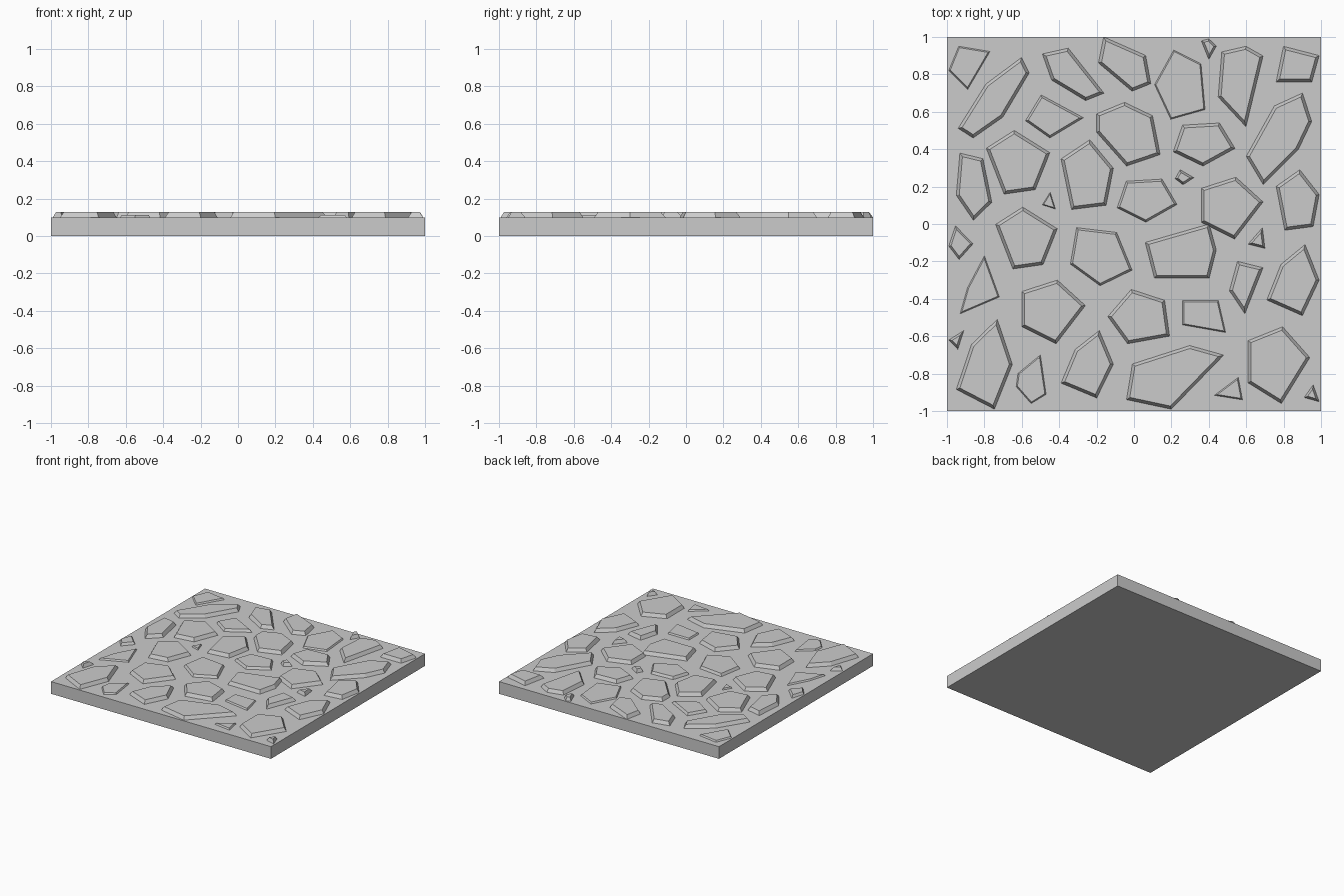
import bpy
import bmesh

cube = bpy.data.objects.get("Cube")
if cube:
    bpy.data.objects.remove(cube, do_unlink=True)

SLAB_TOP = 0.1
HIGH, MIDDLE, LOW = 0.028, 0.02, 0.012

# One plain stone grey for the slab and every paving stone
grey = bpy.data.materials.new("stone_grey")
grey.use_nodes = True
colour = (0.6, 0.6, 0.6, 1)
grey.diffuse_color = colour
grey.node_tree.nodes["Principled BSDF"].inputs["Base Color"].default_value = colour


def add_object(name, bm):
    """Turn a bmesh into a linked, flat shaded grey object."""
    mesh = bpy.data.meshes.new(name)
    bm.to_mesh(mesh)
    bm.free()
    mesh.materials.append(grey)
    obj = bpy.data.objects.new(name, mesh)
    bpy.context.collection.objects.link(obj)
    return obj


def add_stone(name, outline, left, right, front, back, height):
    """Fit a unit outline (clockwise) to a rectangle and raise its inset top."""
    bm = bmesh.new()
    corners = [bm.verts.new((left + u * (right - left),
                             front + v * (back - front), SLAB_TOP))
               for u, v in reversed(outline)]
    top = bm.faces.new(corners)
    bm.normal_update()
    small = min(right - left, back - front) < 0.12
    slope = height * (0.4 if small else 0.55)
    bmesh.ops.inset_region(bm, faces=[top], thickness=slope,
                           use_boundary=True, use_even_offset=True)
    for vert in top.verts:
        vert.co.z += height
    return add_object(name, bm)


def lay_stones(kind, outline, *places):
    """Lay several stones that share an outline: left, right, front, back, height."""
    for number, place in enumerate(places, start=1):
        add_stone(f"{kind}_stone_{number}", outline, *place)


# Base slab
bm = bmesh.new()
bmesh.ops.create_cube(bm, size=1)
bmesh.ops.scale(bm, vec=(2, 2, SLAB_TOP), verts=bm.verts)
bmesh.ops.translate(bm, vec=(0, 0, SLAB_TOP / 2), verts=bm.verts)
add_object("base_slab", bm)

# Five sided stones
lay_stones("shield", [(.15, .95), (.75, 1), (1, .41), (.48, 0), (0, .33)],
           (.21, .54, .31, .54, HIGH),
           (-.09, .23, .01, .24, MIDDLE))
lay_stones("tapered", [(.1, .97), (.75, .89), (1, .26), (.48, 0), (0, .36)],
           (-.95, -.76, .02, .39, HIGH),
           (-.34, -.01, -.33, -.01, MIDDLE))
lay_stones("spade", [(.08, .93), (.62, 1), (1, .88), (.62, 0), (0, .37)],
           (.45, .69, .52, .95, HIGH))
lay_stones("slanted", [(0, .89), (.42, 1), (1, .14), (.7, 0), (.15, .39)],
           (-.49, -.16, .66, .94, HIGH))
lay_stones("leaning", [(.1, 1), (.9, .66), (1, .14), (.64, 0), (0, .52)],
           (-.19, .09, .71, 1, HIGH))
lay_stones("upright", [(.38, 1), (.92, .8), (1, .14), (.32, 0), (0, .5)],
           (.11, .38, .56, .93, LOW),
           (-.14, .19, -.64, -.35, HIGH))
lay_stones("gable", [(.44, 1), (1, .65), (.77, .07), (.28, 0), (0, .72)],
           (-.79, -.45, .16, .5, HIGH),
           (-.74, -.41, -.24, .09, HIGH))
lay_stones("tall_gable", [(.55, 1), (1, .6), (.86, .08), (.2, .02), (0, .73)],
           (-.39, -.11, .07, .45, HIGH),
           (.76, .99, -.04, .29, HIGH))
lay_stones("blunt", [(.56, 1), (1, .6), (.54, 0), (0, .27), (0, .82)],
           (.36, .69, -.08, .25, HIGH),
           (-.6, -.26, -.64, -.3, HIGH),
           (.61, .94, -.96, -.55, HIGH))
lay_stones("sweeping", [(.65, 1), (1, .85), (.46, 0), (0, .15), (.06, .71)],
           (-.04, .48, -.99, -.65, HIGH))
lay_stones("wide", [(.9, 1), (1, .52), (.9, 0), (.13, 0), (0, .66)],
           (.06, .44, -.29, 0, HIGH))
lay_stones("pointed", [(.73, 1), (1, .5), (.68, 0), (0, .22), (.27, .72)],
           (.71, .99, -.49, -.11, HIGH),
           (-.39, -.11, -.93, -.57, HIGH),
           (-.95, -.65, -.99, -.51, HIGH))
lay_stones("tooth", [(.81, 1), (1, .19), (.5, 0), (0, .35), (.06, .62)],
           (-.63, -.47, -.96, -.7, LOW))

# Six sided stones
lay_stones("broad", [(.44, 1), (.88, .79), (1, .18), (.47, 0), (0, .53), (0, .82)],
           (-.2, .14, .31, .65, HIGH))
lay_stones("long", [(.89, 1), (1, .81), (.63, .26), (.21, 0), (0, .12), (.39, .67)],
           (-.94, -.56, .46, .89, HIGH))
lay_stones("hooked", [(.43, .86), (.86, 1), (1, .69), (.8, .39), (.26, 0), (0, .31)],
           (.6, .95, .21, .7, HIGH))

# Four sided stones
lay_stones("kite", [(.27, 1), (1, .47), (.42, 0), (0, .4)],
           (-.58, -.27, .46, .69, MIDDLE),
           (-.99, -.86, -.19, -.01, MIDDLE),
           (.22, .32, .21, .29, HIGH))
lay_stones("shard", [(.24, 1), (1, .88), (.46, 0), (0, .44)],
           (-.99, -.77, .72, .95, LOW),
           (.51, .69, -.48, -.2, HIGH))
lay_stones("chip", [(0, .9), (.5, 1), (1, .64), (.5, 0)],
           (.36, .44, .88, .99, HIGH))
lay_stones("block", [(.17, 1), (1, .74), (.83, 0), (0, 0)],
           (.76, .99, .76, .95, HIGH))
lay_stones("plank", [(0, 1), (.83, 1), (1, 0), (0, .24)],
           (.26, .49, -.58, -.41, LOW))
lay_stones("fang", [(.62, 1), (1, .29), (0, 0), (.19, .45)],
           (-.93, -.72, -.48, -.17, LOW))

# Three sided pebbles
lay_stones("pebble", [(.6, 1), (1, 0), (0, .25)],
           (-.49, -.42, .08, .17, LOW),
           (.91, .99, -.95, -.86, HIGH))
lay_stones("sharp_pebble", [(.85, 1), (1, 0), (0, .2)],
           (.61, .7, -.13, -.02, HIGH),
           (.43, .58, -.94, -.82, LOW))
lay_stones("tilted_pebble", [(1, 1), (.6, 0), (0, .5)],
           (-.99, -.91, -.67, -.57, HIGH))
